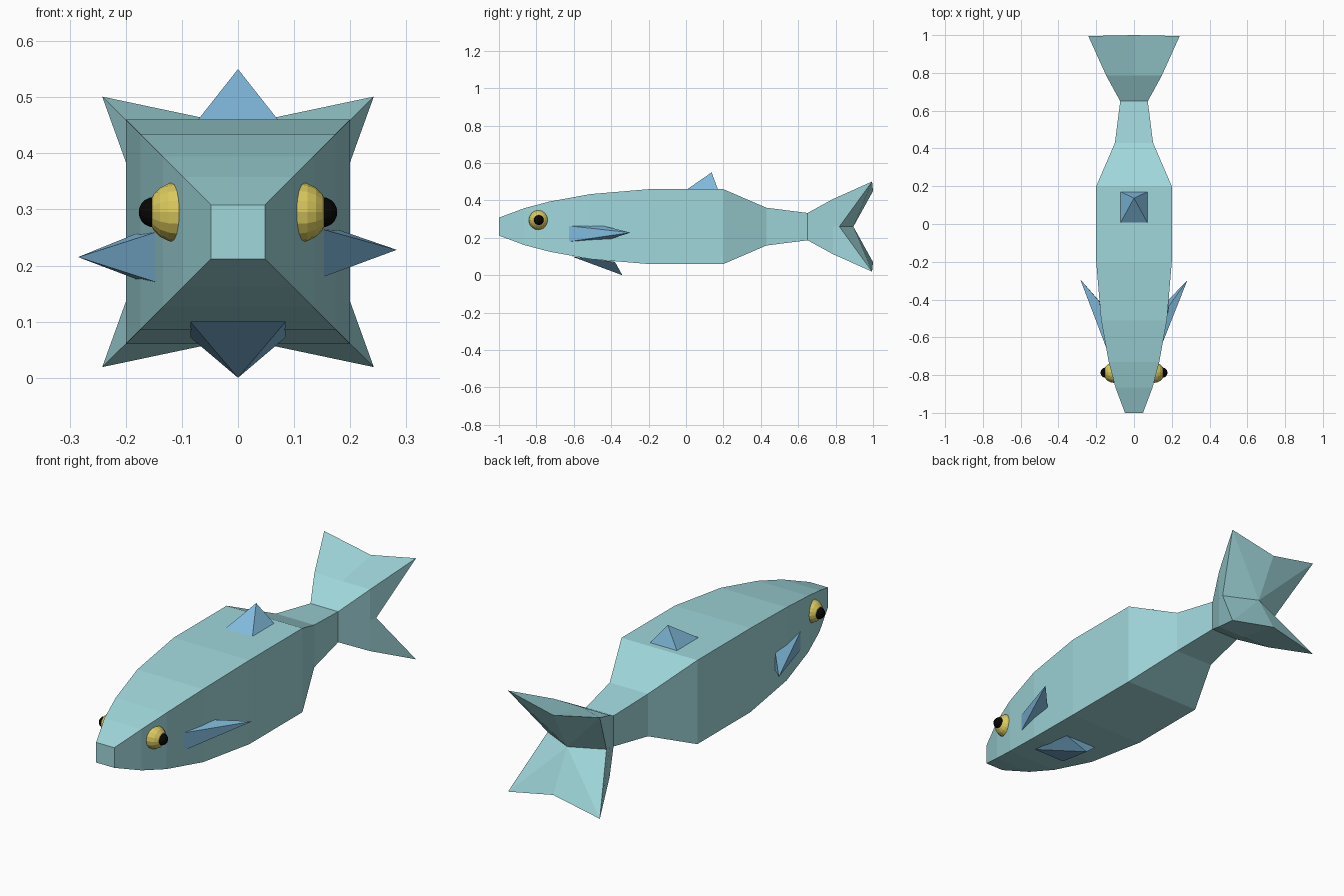
import bpy
import math

cube = bpy.data.objects.get("Cube")
if cube:
    bpy.data.objects.remove(cube, do_unlink=True)


def material(name, rgb):
    m = bpy.data.materials.new(name)
    m.use_nodes = True
    col = (*rgb, 1.0)
    m.diffuse_color = col
    m.node_tree.nodes["Principled BSDF"].inputs["Base Color"].default_value = col
    return m


SKIN = material("pale_teal", (0.35, 0.68, 0.71))
FIN = material("fin_blue", (0.22, 0.50, 0.73))
YELLOW = material("eye_yellow", (0.70, 0.58, 0.11))
BLACK = material("pupil_black", (0.002, 0.002, 0.002))

MID = 0.26  # height of the body's centre line


def mesh_object(name, verts, faces, mat):
    me = bpy.data.meshes.new(name)
    me.from_pydata(verts, [], faces)
    me.materials.append(mat)
    ob = bpy.data.objects.new(name, me)
    bpy.context.collection.objects.link(ob)
    # consistent outward normals
    import bmesh
    bm = bmesh.new()
    bm.from_mesh(me)
    bmesh.ops.recalc_face_normals(bm, faces=bm.faces)
    bm.to_mesh(me)
    bm.free()
    return ob


# Unit square outline: corners alternate with edge midpoints
SQUARE = [(1, 1), (0, 1), (-1, 1), (-1, 0), (-1, -1), (0, -1), (1, -1), (1, 0)]


def square_ring(y, h):
    return [(sx * h, y, MID + sz * h) for sx, sz in SQUARE]


def bridge(rings):
    n = len(SQUARE)
    return [(r * n + i, r * n + (i + 1) % n, (r + 1) * n + (i + 1) % n, (r + 1) * n + i)
            for r in range(rings - 1) for i in range(n)]


# Body: square sections from the blunt nose to the tail root
sections = [(-1.0, 0.048), (-0.866, 0.098), (-0.73, 0.134), (-0.51, 0.174),
            (-0.20, 0.2), (0.20, 0.2), (0.43, 0.101), (0.65, 0.073)]
verts = [v for y, h in sections for v in square_ring(y, h)]
last = (len(sections) - 1) * 8
mesh_object("body", verts,
            bridge(len(sections)) + [tuple(range(8)), tuple(range(last, last + 8))], SKIN)

# Tail: flares to four points, with a low pyramid closing the notched back
verts = square_ring(0.65, 0.073) + square_ring(0.785, 0.147)
for sx, sz in SQUARE:
    if sx and sz:
        verts.append((sx * 0.242, 0.995, MID + sz * 0.241))
    elif sz:
        verts.append((0, 1.0, MID + sz * 0.19))
    else:
        verts.append((sx * 0.155, 0.82, MID))
verts.append((0, 0.895, MID))
back = [(16 + i, 16 + (i + 1) % 8, 24) for i in range(8)]
mesh_object("tail_fin", verts, bridge(3) + [tuple(range(8))] + back, SKIN)


# Fins: four-sided pyramids, base corners in order and then the tip
def pyramid(name, base, tip):
    mesh_object(name, base + [tip],
                [(0, 1, 2, 3)] + [(i, (i + 1) % 4, 4) for i in range(4)], FIN)


pyramid("dorsal_fin",
        [(-0.075, 0.0, 0.455), (0.075, 0.0, 0.455),
         (0.075, 0.172, 0.455), (-0.075, 0.172, 0.455)], (0, 0.137, 0.55))
pyramid("belly_fin",
        [(-0.085, -0.61, 0.1), (0.085, -0.61, 0.1),
         (0.085, -0.38, 0.072), (-0.085, -0.38, 0.072)], (0, -0.34, 0.0))
pyramid("left_side_fin",
        [(0.153, -0.625, 0.18), (0.153, -0.625, 0.264),
         (0.184, -0.435, 0.262), (0.184, -0.40, 0.195)], (0.283, -0.297, 0.228))
pyramid("right_side_fin",
        [(-0.145, -0.66, 0.17), (-0.145, -0.66, 0.26),
         (-0.184, -0.41, 0.256), (-0.182, -0.41, 0.176)], (-0.285, -0.292, 0.215))


# Eyes: faceted balls with their poles pointing sideways
def ball(name, centre, radius, mat, segments, rings):
    bpy.ops.mesh.primitive_uv_sphere_add(segments=segments, ring_count=rings, radius=radius,
                                         location=centre, rotation=(0, math.pi / 2, 0))
    ob = bpy.context.object
    ob.name = name
    ob.data.materials.append(mat)


for side, s in (("left", 1), ("right", -1)):
    ball(side + "_eye", (s * 0.107, -0.787, 0.295), 0.054, YELLOW, 16, 10)
    ball(side + "_pupil", (s * 0.150, -0.787, 0.295), 0.027, BLACK, 16, 10)
